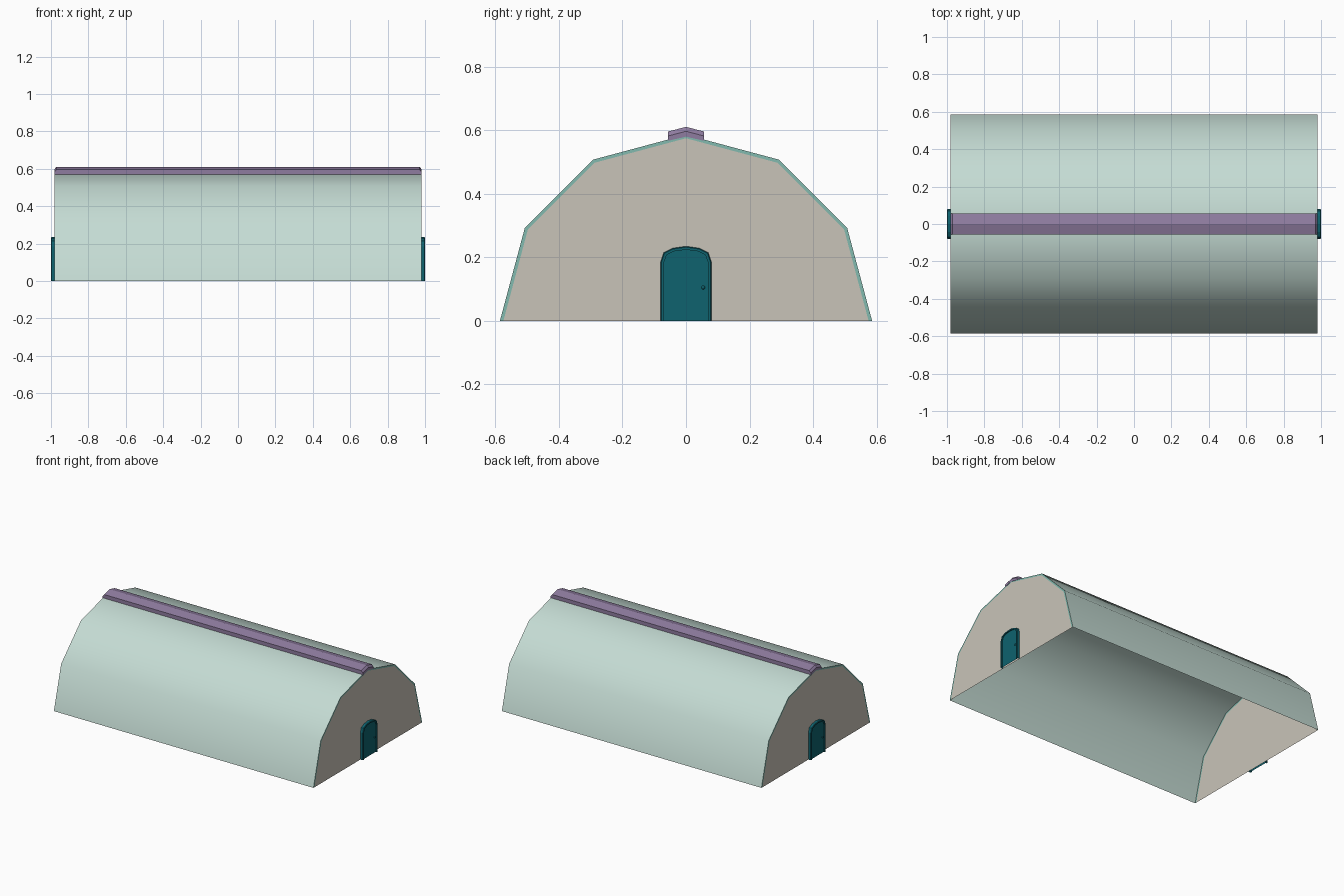
import bpy, bmesh, math

if "Cube" in bpy.data.objects:
    bpy.data.objects.remove(bpy.data.objects["Cube"])

HALF = 0.98      # half length of the hut
R = 0.586        # roof arch radius
SEG = 6          # flat bays in the arch


def material(name, rgb):
    lin = [(c / 255 / 12.92) if c / 255 <= 0.04045 else ((c / 255 + 0.055) / 1.055) ** 2.4 for c in rgb]
    m = bpy.data.materials.new(name)
    m.diffuse_color = (*lin, 1)
    m.use_nodes = True
    m.node_tree.nodes["Principled BSDF"].inputs["Base Color"].default_value = m.diffuse_color
    return m


SHELL = material("pale green", (197, 220, 212))
TRIM = material("soft teal", (130, 186, 175))
WALL = material("warm beige", (201, 196, 185))
CAP = material("muted purple", (143, 124, 160))
DOOR = material("deep teal", (14, 98, 110))


def add_object(name, bm, *mats, smooth=False):
    bmesh.ops.recalc_face_normals(bm, faces=bm.faces)
    mesh = bpy.data.meshes.new(name)
    bm.to_mesh(mesh)
    bm.free()
    for m in mats:
        mesh.materials.append(m)
    for p in mesh.polygons:
        p.use_smooth = smooth
    ob = bpy.data.objects.new(name, mesh)
    bpy.context.collection.objects.link(ob)
    return ob


def arch(r):
    return [(r * math.cos(math.pi * i / SEG), r * math.sin(math.pi * i / SEG)) for i in range(SEG + 1)]


def loop(bm, pts, x):
    return [bm.verts.new((x, y, z)) for y, z in pts]


def bridge(bm, a, b, closed=False):
    n = len(a)
    for i in range(n if closed else n - 1):
        j = (i + 1) % n
        bm.faces.new((a[i], a[j], b[j], b[i]))


# Curved roof sheet, open underneath
bm = bmesh.new()
bridge(bm, loop(bm, arch(R), -HALF), loop(bm, arch(R), HALF))
for f in bm.faces:
    if f.calc_center_median().dot(f.normal) < 0:
        f.normal_flip()
shell = add_object("roof_shell", bm, SHELL, smooth=True)
for p in shell.data.polygons:          # make sure the sheet faces outward
    if p.normal.dot(p.center) < 0:
        p.flip()


def door_outline(inset):
    # straight jambs with a shallow arched head
    w, head = 0.08 - inset, 0.185
    k = 1 - inset / 0.08
    rise = 0.05 - inset
    top = [(w, head), (0.07 * k, head + rise * 0.6), (0.042 * k, head + rise * 0.88), (0, head + rise)]
    right = [(w, 0)] + top
    return right + [(-y, z) for y, z in reversed(right[:-1])]


for side, label in ((1, "right"), (-1, "left")):
    # End wall with a teal edge band
    bm = bmesh.new()
    outer = loop(bm, arch(R), side * HALF)
    inner = loop(bm, arch(R - 0.011), side * HALF)
    bridge(bm, outer, inner)
    for f in bm.faces:
        f.material_index = 1
    bm.faces.new(inner)
    wall = add_object(label + "_end_wall", bm, WALL, TRIM)
    for p in wall.data.polygons:
        if p.normal.x * side < 0:
            p.flip()

    # Door frame with a recessed door panel
    bm = bmesh.new()
    o0 = loop(bm, door_outline(0), side * HALF)
    o1 = loop(bm, door_outline(0), side * 0.997)
    o2 = loop(bm, door_outline(0.003), side * 1.0)
    i1 = loop(bm, door_outline(0.011), side * 1.0)
    i0 = loop(bm, door_outline(0.011), side * 0.993)
    for a, b in ((o0, o1), (o1, o2), (o2, i1), (i1, i0)):
        bridge(bm, a, b)
    bm.faces.new(i0)
    add_object(label + "_door", bm, DOOR)

    # Door knob
    bm = bmesh.new()
    bmesh.ops.create_uvsphere(bm, u_segments=10, v_segments=6, radius=0.006)
    bmesh.ops.translate(bm, verts=bm.verts, vec=(side * 0.994, side * 0.054, 0.105))
    add_object(label + "_door_knob", bm, DOOR, smooth=True)

# Ridge cap with chamfered ends
W = 0.057


def cap_section(x, top):
    d = top - 0.611
    return loop(bm, [(-W, 0.567), (-W, 0.596 + d), (0, top), (W, 0.596 + d), (W, 0.567), (0, 0.58)], x)


bm = bmesh.new()
rings = [cap_section(x, t) for x, t in ((-0.982, 0.597), (-0.971, 0.611), (0.971, 0.611), (0.982, 0.597))]
for a, b in zip(rings, rings[1:]):
    bridge(bm, a, b, closed=True)
bm.faces.new(rings[0])
bm.faces.new(rings[-1])
add_object("ridge_cap", bm, CAP)
